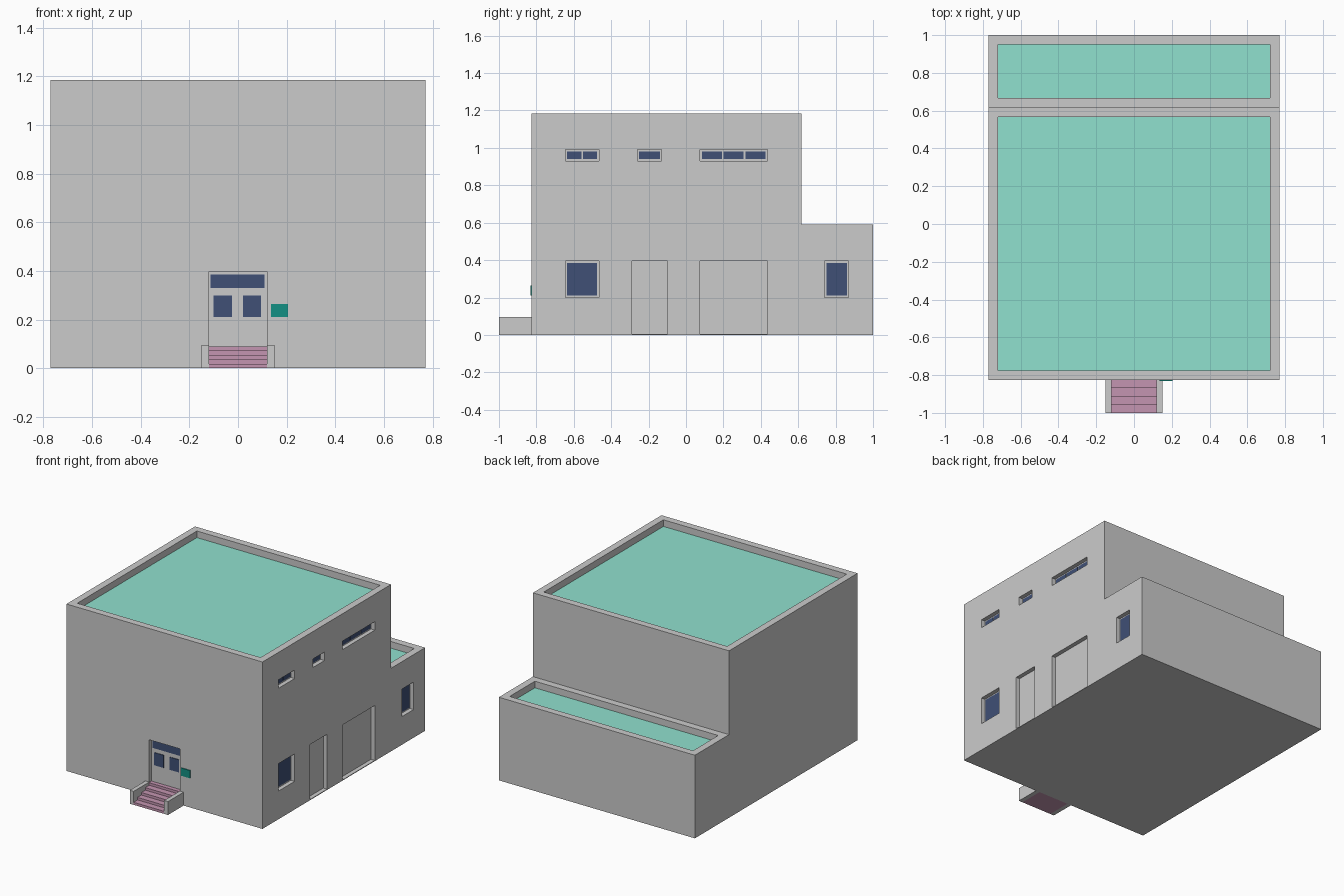
import bpy, bmesh
from mathutils import Vector

if "Cube" in bpy.data.objects:
    bpy.data.objects.remove(bpy.data.objects["Cube"])

X, FRONT, STEP, BACK = 0.77, -0.825, 0.617, 1.0   # half width, key depths
TOP, LOW = 1.185, 0.59                            # roof heights
REC, PIT, PAR = 0.03, 0.05, 0.05                  # recess, roof pit depth, parapet width


def material(name, rgb):
    m = bpy.data.materials.new(name)
    m.diffuse_color = (*rgb, 1)
    m.use_nodes = True
    m.node_tree.nodes["Principled BSDF"].inputs["Base Color"].default_value = m.diffuse_color
    return m


TEAL = material("roof_teal", (0.28, 0.75, 0.62))
NAVY = material("glass_navy", (0.05, 0.08, 0.18))
PINK = material("step_pink", (0.55, 0.30, 0.44))
GREEN = material("sign_green", (0.007, 0.28, 0.23))


def finish(name, bm, mat=None):
    bmesh.ops.recalc_face_normals(bm, faces=bm.faces)
    me = bpy.data.meshes.new(name)
    bm.to_mesh(me)
    bm.free()
    ob = bpy.data.objects.new(name, me)
    bpy.context.collection.objects.link(ob)
    if mat:
        me.materials.append(mat)
    return ob


def boxes(name, spans, mat=None):
    """One object of boxes, each (x0, x1, y0, y1, z0, z1)."""
    bm = bmesh.new()
    for x0, x1, y0, y1, z0, z1 in spans:
        vs = bmesh.ops.create_cube(bm, size=1)["verts"]
        for v in vs:
            v.co = Vector(((x0, x1)[v.co.x > 0], (y0, y1)[v.co.y > 0], (z0, z1)[v.co.z > 0]))
    return finish(name, bm, mat)


def extrude_profile(name, yz, half, mat=None):
    """Side profile in (y, z) swept across x from -half to half."""
    bm = bmesh.new()
    face = bm.faces.new([bm.verts.new((-half, y, z)) for y, z in yz])
    geo = bmesh.ops.extrude_face_region(bm, geom=[face])["geom"]
    bmesh.ops.translate(bm, vec=(2 * half, 0, 0),
                        verts=[g for g in geo if isinstance(g, bmesh.types.BMVert)])
    return finish(name, bm, mat)


# Stepped building body
body = extrude_profile("building_body", [(FRONT, 0), (BACK, 0), (BACK, LOW),
                                         (STEP, LOW), (STEP, TOP), (FRONT, TOP)], X)

# Roof pits: y0, y1, roof height
roofs = [("main_roof", FRONT + PAR, STEP - PAR, TOP), ("rear_roof", STEP + PAR, BACK - PAR, LOW)]
# Right side windows: y0, y1, z0, z1, panes
windows = [(-0.645, -0.465, 0.20, 0.395, 1), (0.74, 0.87, 0.20, 0.395, 1),
           (-0.645, -0.465, 0.93, 0.99, 2), (-0.26, -0.13, 0.93, 0.99, 1),
           (0.075, 0.435, 0.93, 0.99, 3)]
side_doors = [(-0.29, -0.10), (0.075, 0.435)]

# Cut pits, windows and door recesses
cuts = [(-X + PAR, X - PAR, y0, y1, z - PIT, z + 0.1) for _, y0, y1, z in roofs]
cuts += [(X - REC, X + 0.1, y0, y1, z0, z1) for y0, y1, z0, z1, _ in windows]
cuts += [(X - REC, X + 0.1, y0, y1, 0.005, 0.395) for y0, y1 in side_doors]
cuts.append((-0.122, 0.122, FRONT - 0.1, FRONT + REC, 0.07, 0.395))
cutter = boxes("opening_cutter", cuts)
mod = body.modifiers.new("openings", "BOOLEAN")
mod.object, mod.solver = cutter, "EXACT"
bpy.context.view_layer.objects.active = body
bpy.ops.object.modifier_apply(modifier=mod.name)
bpy.data.objects.remove(cutter)

# Coloured roof surfaces
for name, y0, y1, z in roofs:
    boxes(name, [(-X + PAR, X - PAR, y0, y1, z - PIT - 0.01, z - PIT + 0.003)], TEAL)

# Glass panes in the side windows
gap = 0.01
panes = []
for y0, y1, z0, z1, n in windows:
    w = (y1 - y0 - gap * (n + 1)) / n
    for i in range(n):
        a = y0 + gap + i * (w + gap)
        panes.append((X - REC - 0.01, X - REC + 0.004, a, a + w, z0 + gap, z1 - gap))
boxes("side_window_glass", panes, NAVY)

# Front door glass: transom and two leaf windows
g0, g1 = FRONT + REC - 0.004, FRONT + REC + 0.01
boxes("front_door_glass", [(-0.113, 0.109, g0, g1, 0.33, 0.385),
                           (-0.10, -0.025, g0, g1, 0.21, 0.30),
                           (0.02, 0.095, g0, g1, 0.21, 0.30)], NAVY)

# Front steps, landing and side walls
rise, tread = 0.018, (FRONT + 1) / 4
stairs = [(-1, 0)]
for i in range(4):
    z = rise * (i + 1)
    stairs += [(-1 + tread * i, z), (-1 + tread * (i + 1), z)]
extrude_profile("front_steps", stairs + [(FRONT, 0)], 0.12, PINK)
boxes("door_landing", [(-0.122, 0.122, FRONT, FRONT + REC, 0.07, 0.09)], PINK)
boxes("step_side_walls", [(s - 0.015, s + 0.015, -1, FRONT, 0, 0.095)
                          for s in (-0.135, 0.135)])

# Plain sign plate beside the door
boxes("sign_plate", [(0.135, 0.205, FRONT - 0.006, FRONT + 0.002, 0.21, 0.265)], GREEN)
